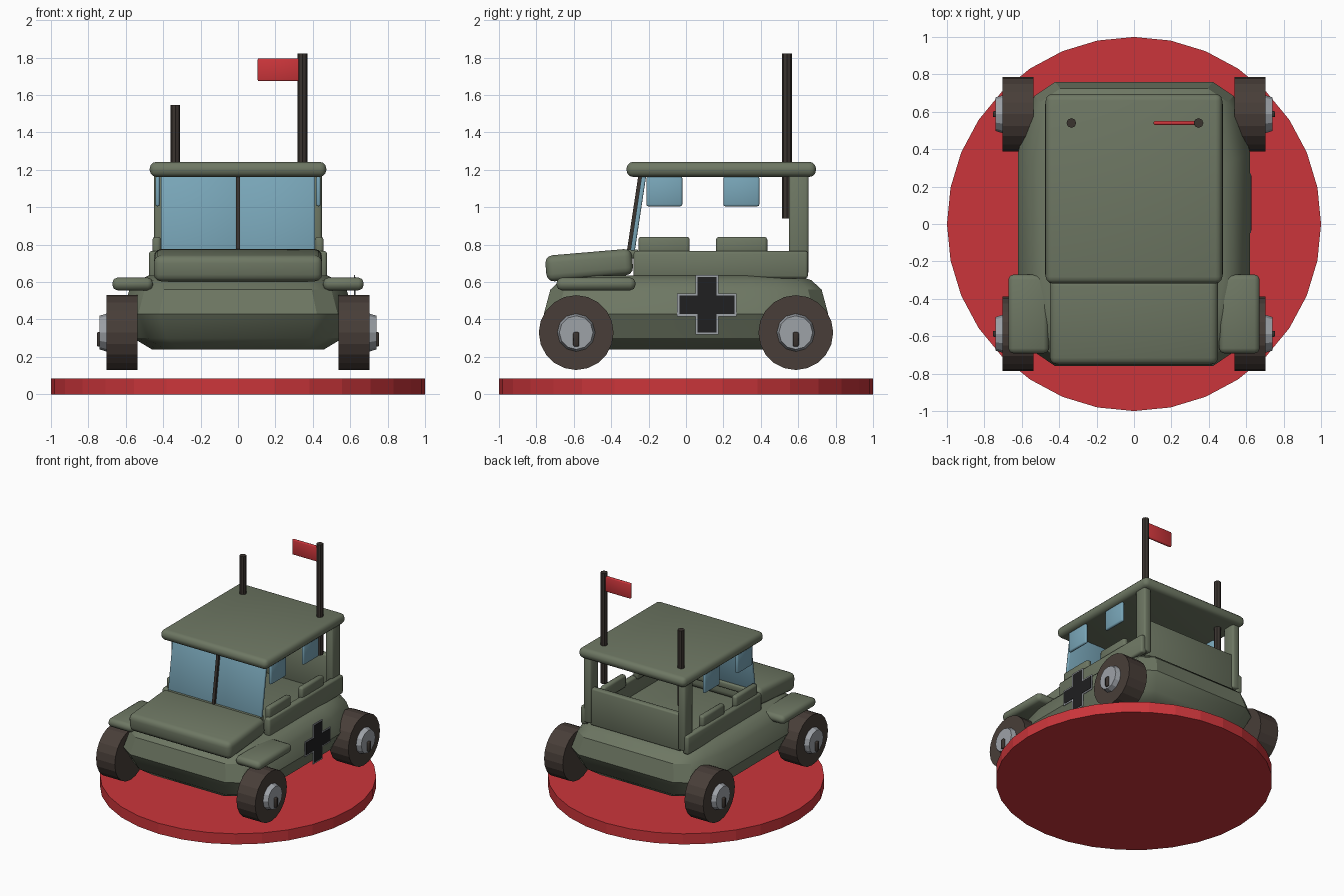
import bpy, bmesh, math
from mathutils import Matrix, Vector

if "Cube" in bpy.data.objects:
    bpy.data.objects.remove(bpy.data.objects["Cube"], do_unlink=True)


def material(name, rgb):
    m = bpy.data.materials.new(name)
    m.use_nodes = True
    m.diffuse_color = (*rgb, 1)
    m.node_tree.nodes["Principled BSDF"].inputs["Base Color"].default_value = (*rgb, 1)
    return m


GREEN = material("army green", (0.155, 0.185, 0.125))
BROWN = material("tyre brown", (0.065, 0.048, 0.04))
DARK = material("pole brown", (0.042, 0.033, 0.028))
RED = material("red", (0.6, 0.036, 0.043))
BLUE = material("window blue", (0.19, 0.38, 0.48))
GREY = material("metal grey", (0.34, 0.36, 0.39))
BLACK = material("marking black", (0.014, 0.014, 0.015))


def finish(name, bm, mat, angle=35):
    bmesh.ops.recalc_face_normals(bm, faces=bm.faces)
    mesh = bpy.data.meshes.new(name)
    bm.to_mesh(mesh)
    bm.free()
    mesh.materials.append(mat)
    ob = bpy.data.objects.new(name, mesh)
    bpy.context.collection.objects.link(ob)
    bpy.ops.object.select_all(action="DESELECT")
    ob.select_set(True)
    bpy.context.view_layer.objects.active = ob
    if angle:
        bpy.ops.object.shade_smooth_by_angle(angle=math.radians(angle))
    return ob


def box(name, x, y, z, mat, bevel=0.0, tilt=0.0, segments=2):
    """Rounded box from its x, y and z ranges, tilted about x."""
    bm = bmesh.new()
    size = [r[1] - r[0] for r in (x, y, z)]
    mid = Vector([(r[0] + r[1]) / 2 for r in (x, y, z)])
    bmesh.ops.create_cube(bm, size=1)
    bmesh.ops.scale(bm, vec=size, verts=bm.verts)
    if bevel:
        bmesh.ops.bevel(bm, geom=bm.edges[:], offset=bevel, segments=segments,
                        profile=0.5, affect="EDGES")
    bm.transform(Matrix.Translation(mid) @ Matrix.Rotation(tilt, 4, "X"))
    return finish(name, bm, mat, 50)


def cylinder(name, at, r1, r2, depth, sides, mat, axis="Z", bevel=0.0):
    bm = bmesh.new()
    bmesh.ops.create_cone(bm, cap_ends=True, segments=sides, radius1=r1, radius2=r2, depth=depth)
    if bevel:
        rims = [e for e in bm.edges if any(len(f.verts) > 4 for f in e.link_faces)]
        bmesh.ops.bevel(bm, geom=rims, offset=bevel, segments=1, affect="EDGES")
    turn = Matrix.Rotation(math.pi / 2, 4, "Y") if axis == "X" else Matrix()
    bm.transform(Matrix.Translation(at) @ turn)
    return finish(name, bm, mat, 0)


def span(side, a, b):
    """Range mirrored to the given side."""
    return sorted((side * a, side * b))


# Round display base
cylinder("display_base", (0, 0, 0.0425), 1, 1, 0.085, 32, RED)

# Lower body: rounded outline lofted through stacked levels
quarter = [(1, 0.5), (0.94, 0.72), (0.86, 0.9), (0.68, 1)]
outline = (quarter + [(-x, y) for x, y in reversed(quarter)]
           + [(-x, -y) for x, y in quarter] + [(x, -y) for x, y in reversed(quarter)])
levels = [(0.24, 0.46, 0.62), (0.3, 0.56, 0.7), (0.43, 0.62, 0.76),
          (0.56, 0.58, 0.725), (0.61, 0.53, 0.67), (0.635, 0.48, 0.6)]
bm = bmesh.new()
rings = [[bm.verts.new((x * hx, y * hy, z)) for x, y in outline] for z, hx, hy in levels]
for low, high in zip(rings, rings[1:]):
    for i in range(len(outline)):
        j = (i + 1) % len(outline)
        bm.faces.new((low[i], low[j], high[j], high[i]))
bm.faces.new(rings[0])
bm.faces.new(rings[-1])
finish("lower_body", bm, GREEN, 32)

# Hood, roof and tail panel
box("hood", (-0.45, 0.45), (-0.75, -0.285), (0.62, 0.76), GREEN, 0.04, 0.085, 3)
box("roof", (-0.472, 0.472), (-0.318, 0.695), (1.162, 1.243), GREEN, 0.036, 0, 3)
box("tail_panel", (-0.4, 0.4), (0.59, 0.64), (0.625, 0.92), GREEN, 0.012)

# Windscreen
LEAN = -0.15
box("windscreen_sill", (-0.41, 0.41), (-0.315, -0.255), (0.725, 0.775), GREEN, 0.01)
box("windscreen_bar", (-0.011, 0.011), (-0.285, -0.257), (0.76, 1.18), DARK, 0, LEAN)
for side, label in ((1, "left"), (-1, "right")):
    box(f"windscreen_{label}", span(side, 0.008, 0.412), (-0.267, -0.243),
        (0.765, 1.175), BLUE, 0.006, LEAN)

    # Cabin sides
    box(f"side_rail_{label}", span(side, 0.425, 0.476), (-0.28, 0.652), (0.62, 0.766), GREEN, 0.014)
    box(f"rear_post_{label}", span(side, 0.385, 0.448), (0.55, 0.655), (0.64, 1.18), GREEN, 0.014)
    for y0, place in ((-0.255, "front"), (0.16, "rear")):
        box(f"{place}_armrest_{label}", span(side, 0.412, 0.458), (y0, y0 + 0.275),
            (0.74, 0.842), GREEN, 0.016)
    for y0, place in ((-0.212, "front"), (0.2, "rear")):
        box(f"{place}_side_window_{label}", span(side, 0.418, 0.442), (y0, y0 + 0.192),
            (1.005, 1.165), BLUE, 0.01)

    # Front fender
    box(f"fender_{label}", span(side, 0.455, 0.672), (-0.692, -0.27), (0.556, 0.624),
        GREEN, 0.028)

    # Wheels with hubs
    for y, place in ((-0.587, "front"), (0.587, "rear")):
        tag = f"{place}_{label}"
        cylinder(f"tyre_{tag}", (side * 0.62, y, 0.33), 0.2, 0.2, 0.165, 20, BROWN, "X")
        wide, narrow = (0.105, 0.09) if side > 0 else (0.09, 0.105)
        cylinder(f"hub_{tag}", (side * 0.715, y, 0.33), wide, narrow, 0.05, 12, GREY, "X")
        box(f"hub_pin_{tag}", span(side, 0.71, 0.755), (y - 0.016, y + 0.016),
            (0.255, 0.332), DARK, 0.008)

# Poles and flag
for name, x, top in (("flag_pole", 0.345, 1.822), ("antenna", -0.335, 1.546)):
    cylinder(name, (x, 0.54, (0.94 + top) / 2), 0.026, 0.026, top - 0.94, 8, DARK)
box("flag", (0.105, 0.33), (0.529, 0.551), (1.674, 1.796), RED, 0.008)


# Painted side marking: thin cross-shaped plates
def cross(name, x, reach, half, mat):
    arm = [(half, half), (half, reach), (-half, reach)]
    bm = bmesh.new()
    verts = []
    for quarter_turn in range(4):
        for a, b in arm:
            v = Matrix.Rotation(quarter_turn * math.pi / 2, 2) @ Vector((a, b))
            verts.append(bm.verts.new((x, 0.112 + v.x, 0.478 + v.y)))
    face = bm.faces.new(verts)
    moved = bmesh.ops.extrude_face_region(bm, geom=[face])["geom"]
    bmesh.ops.translate(bm, vec=(0.005, 0, 0),
                        verts=[g for g in moved if isinstance(g, bmesh.types.BMVert)])
    finish(name, bm, mat, 0)


cross("marking_border", 0.621, 0.159, 0.061, GREY)
cross("marking_fill", 0.624, 0.148, 0.05, BLACK)
